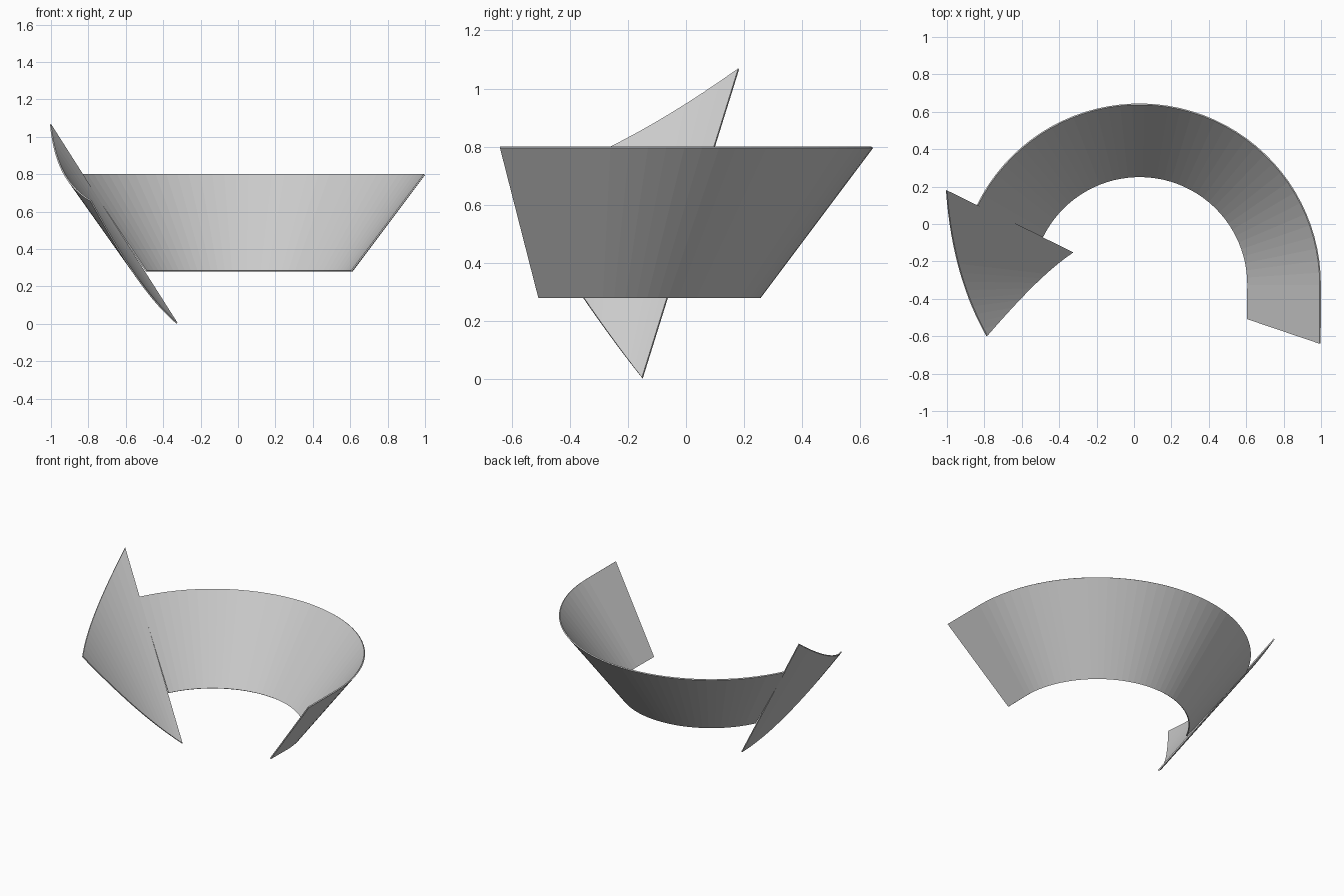
import bpy, math

if "Cube" in bpy.data.objects:
    bpy.data.objects.remove(bpy.data.objects["Cube"])

CX, CY = 0.03, -0.325          # cone axis
A0 = math.radians(153.9)       # where band meets arrowhead


def ribbon(name, uppers, lowers):
    """Ruled strip between two edges, given a thin wall."""
    n = len(uppers)
    faces = [(i, i + 1, n + i + 1, n + i) for i in range(n - 1)]
    me = bpy.data.meshes.new(name)
    me.from_pydata(uppers + lowers, [], faces)
    me.update()
    ob = bpy.data.objects.new(name, me)
    bpy.context.collection.objects.link(ob)
    mod = ob.modifiers.new("wall", 'SOLIDIFY')
    mod.thickness = 0.008
    mod.offset = 0
    return ob


def polar(r, a, z):
    return (CX + r * math.cos(a), CY + r * math.sin(a), z)


# Curved band with straight slanted tail
N = 40
top = [(0.995, -0.64, 0.798)]
low = [(0.606, -0.508, 0.282)]
for i in range(N + 1):
    a = A0 * i / N
    top.append(polar(0.966, a, 0.798))
    low.append(polar(0.579, a, 0.282))
ribbon("arrow_band", top, low)

# Arrowhead: flat triangle rolled onto the cone
SIN = 0.59
TIP_A = math.radians(44.6)
R_TOP, R_LOW, R_TIP = 1.150, 0.397, 0.861


def rolled_edge(r_start):
    s0, st = r_start / SIN, R_TIP / SIN
    tx, ty = st * math.cos(TIP_A * SIN), st * math.sin(TIP_A * SIN)
    pts = []
    for i in range(17):
        phi = TIP_A * SIN * min(i / 16, 0.999)
        t = math.tan(phi)
        u = t * s0 / (ty - t * (tx - s0))
        x, y = s0 + u * (tx - s0), u * ty
        r = math.hypot(x, y) * SIN
        z = 0.004 + (r - R_LOW) * 1.063 / (R_TOP - R_LOW)
        pts.append(polar(r, A0 + phi / SIN, z))
    return pts


ribbon("arrow_head", rolled_edge(R_TOP), rolled_edge(R_LOW))
